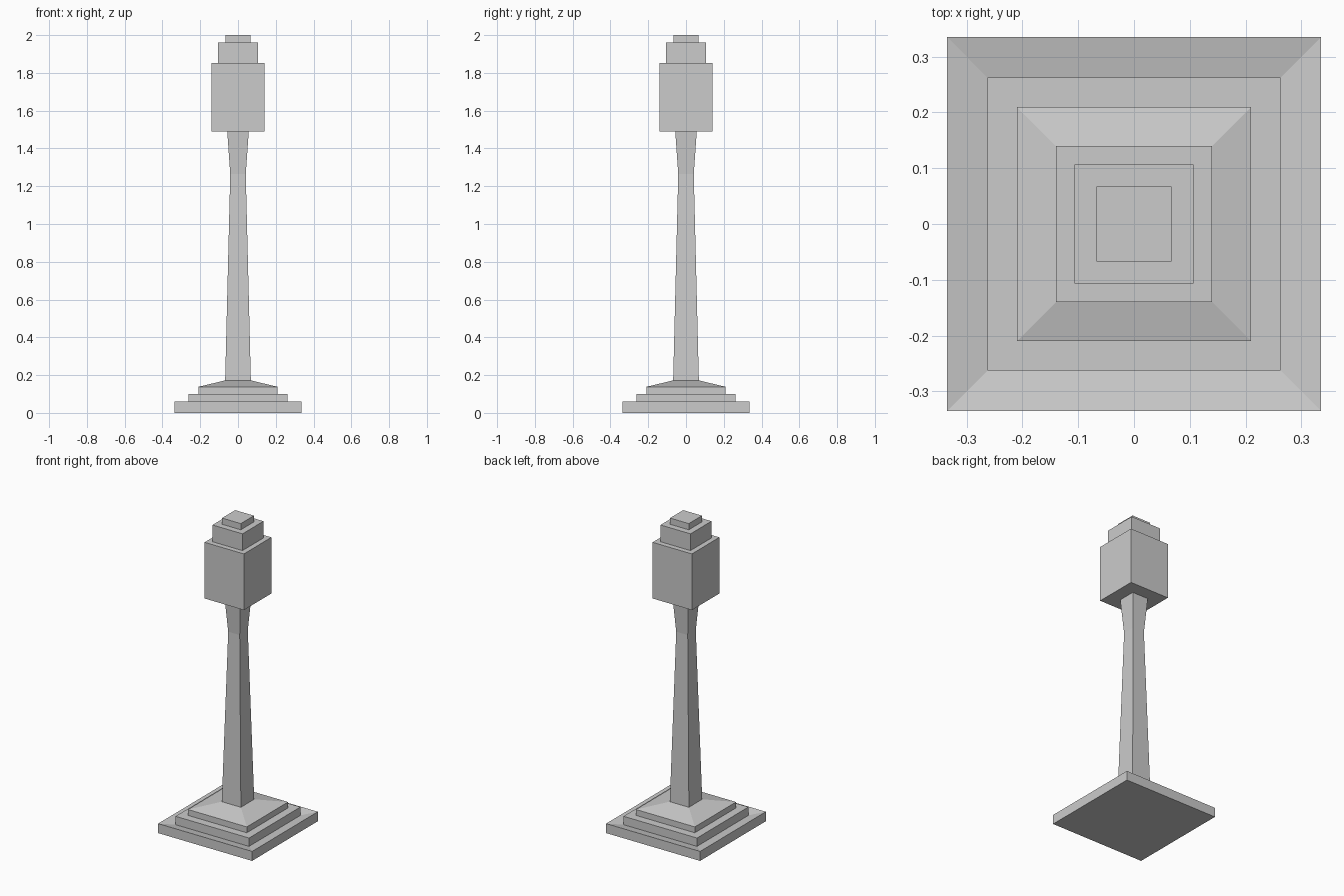
import bpy
import bmesh

if "Cube" in bpy.data.objects:
    bpy.data.objects.remove(bpy.data.objects["Cube"])


def square_loft(name, profile, cap_bottom=False, cap_top=False):
    """Build a square-section part from (half_width, z) profile points."""
    bm = bmesh.new()
    rings = [[bm.verts.new((sx * h, sy * h, z))
              for sx, sy in ((-1, -1), (1, -1), (1, 1), (-1, 1))]
             for h, z in profile]
    for low, high in zip(rings, rings[1:]):
        for i in range(4):
            j = (i + 1) % 4
            bm.faces.new((low[i], low[j], high[j], high[i]))
    if cap_bottom:
        bm.faces.new(rings[0][::-1])
    if cap_top:
        bm.faces.new(rings[-1])
    mesh = bpy.data.meshes.new(name)
    bm.to_mesh(mesh)
    bm.free()
    obj = bpy.data.objects.new(name, mesh)
    bpy.context.collection.objects.link(obj)
    return obj


# Stepped base: dished plinth, two steps and a shallow pyramid
square_loft("stepped_base", [
    (0.335, 0.0), (0.335, 0.061), (0.262, 0.046),
    (0.262, 0.10), (0.21, 0.10),
    (0.21, 0.138), (0.068, 0.172)], cap_bottom=True)

# Tapered post flaring out under the head
square_loft("post", [(0.068, 0.172), (0.041, 1.265), (0.057, 1.49)])

# Box head with two stacked caps
square_loft("head", [
    (0.057, 1.49), (0.14, 1.49), (0.14, 1.852), (0.107, 1.852),
    (0.107, 1.96), (0.067, 1.96), (0.067, 2.0)], cap_top=True)
